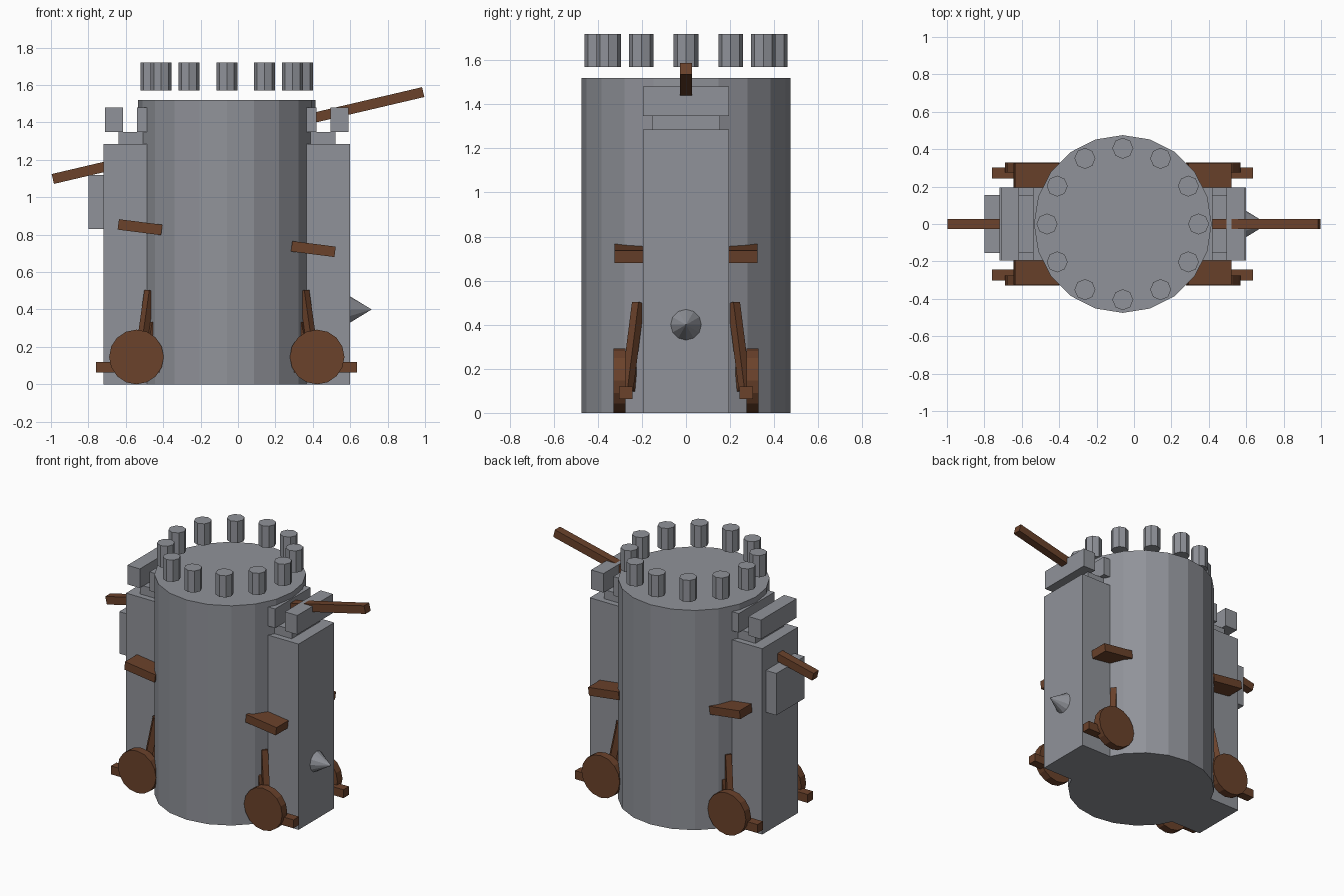
import bpy, math
from mathutils import Vector

if "Cube" in bpy.data.objects:
    bpy.data.objects.remove(bpy.data.objects["Cube"])

CX = -0.06  # tower axis


def material(name, rgb):
    m = bpy.data.materials.new(name)
    m.diffuse_color = (*rgb, 1)
    m.use_nodes = True
    m.node_tree.nodes["Principled BSDF"].inputs["Base Color"].default_value = m.diffuse_color
    return m


STONE = material("grey stone", (0.28, 0.29, 0.32))
WOOD = material("brown wood", (0.145, 0.054, 0.024))


def finish(name, mat):
    o = bpy.context.object
    o.name = name
    o.data.materials.append(mat)
    return o


def box(name, lo, hi, mat, tilt=0.0):
    """Box between two corners, tilted about y by its centre."""
    lo, hi = Vector(lo), Vector(hi)
    bpy.ops.mesh.primitive_cube_add(size=1, location=(lo + hi) / 2, rotation=(0, tilt, 0))
    o = finish(name, mat)
    o.scale = hi - lo
    return o


def cylinder(name, sides, r, depth, loc, mat, rot=(0, 0, 0)):
    bpy.ops.mesh.primitive_cylinder_add(vertices=sides, radius=r, depth=depth,
                                        location=loc, rotation=rot)
    return finish(name, mat)


def strut(name, a, b, width, mat):
    """Square bar from a to b."""
    a, b = Vector(a), Vector(b)
    d = b - a
    bpy.ops.mesh.primitive_cube_add(size=1, location=(a + b) / 2,
                                    rotation=d.to_track_quat('Z', 'Y').to_euler())
    o = finish(name, mat)
    o.scale = (width, width, d.length)
    return o


def side_box(name, s, near, far, half_y, z0, z1):
    """Stone block on one side of the tower, near/far measured from its axis."""
    x0, x1 = sorted((CX + s * near, CX + s * far))
    box(name, (x0, -half_y, z0), (x1, half_y, z1), STONE)


# Round tower and floating ring of battlements
cylinder("tower", 20, 0.475, 1.52, (CX, 0, 0.76), STONE)
for i in range(12):
    a = i * math.pi / 6
    cylinder("battlement", 8, 0.056, 0.15,
             (CX + 0.405 * math.cos(a), 0.405 * math.sin(a), 1.645), STONE)

for s in (-1, 1):
    # Side buttress with its neck and parapets
    side_box("buttress", s, 0.30, 0.66, 0.195, 0, 1.285)
    side_box("buttress_neck", s, 0.38, 0.58, 0.155, 1.285, 1.348)
    side_box("outer_parapet", s, 0.555, 0.65, 0.195, 1.348, 1.48)
    side_box("inner_parapet", s, 0.38, 0.48, 0.195, 1.348, 1.48)

# Left hatch block and right spike
side_box("hatch", -1, 0.62, 0.74, 0.155, 0.83, 1.12)
bpy.ops.mesh.primitive_cone_add(vertices=12, radius1=0.07, depth=0.115,
                                location=(0.657, 0, 0.40), rotation=(0, math.pi / 2, 0))
finish("spike", STONE)

# Long sloping beam through the tower
box("long_beam", (-1.017, -0.028, 1.303), (1.017, 0.028, 1.357), WOOD, -math.radians(13.2))

# Tilted planks crossing the tower
for x, z in ((-0.524, 0.84), (0.403, 0.723)):
    box("cross_plank", (x - 0.117, -0.325, z - 0.028), (x + 0.117, 0.325, z + 0.028),
        WOOD, math.radians(7.3))

# Undercarriage: axle rails, wheels and struts
for t in (-1, 1):
    y0, y1 = sorted((t * 0.243, t * 0.303))
    box("rail", (-0.76, y0, 0.062), (0.637, y1, 0.12), WOOD)
    for s in (-1, 1):
        cylinder("wheel", 16, 0.146, 0.055, (CX + s * 0.483, t * 0.302, 0.146), WOOD,
                 (math.pi / 2, 0, 0))
        strut("tall_strut", (CX + s * 0.47, t * 0.268, 0.10),
              (CX + s * 0.413, t * 0.217, 0.50), 0.04, WOOD)
        strut("short_strut", (CX + s * 0.43, t * 0.255, 0.10),
              (CX + s * 0.392, t * 0.235, 0.33), 0.035, WOOD)
